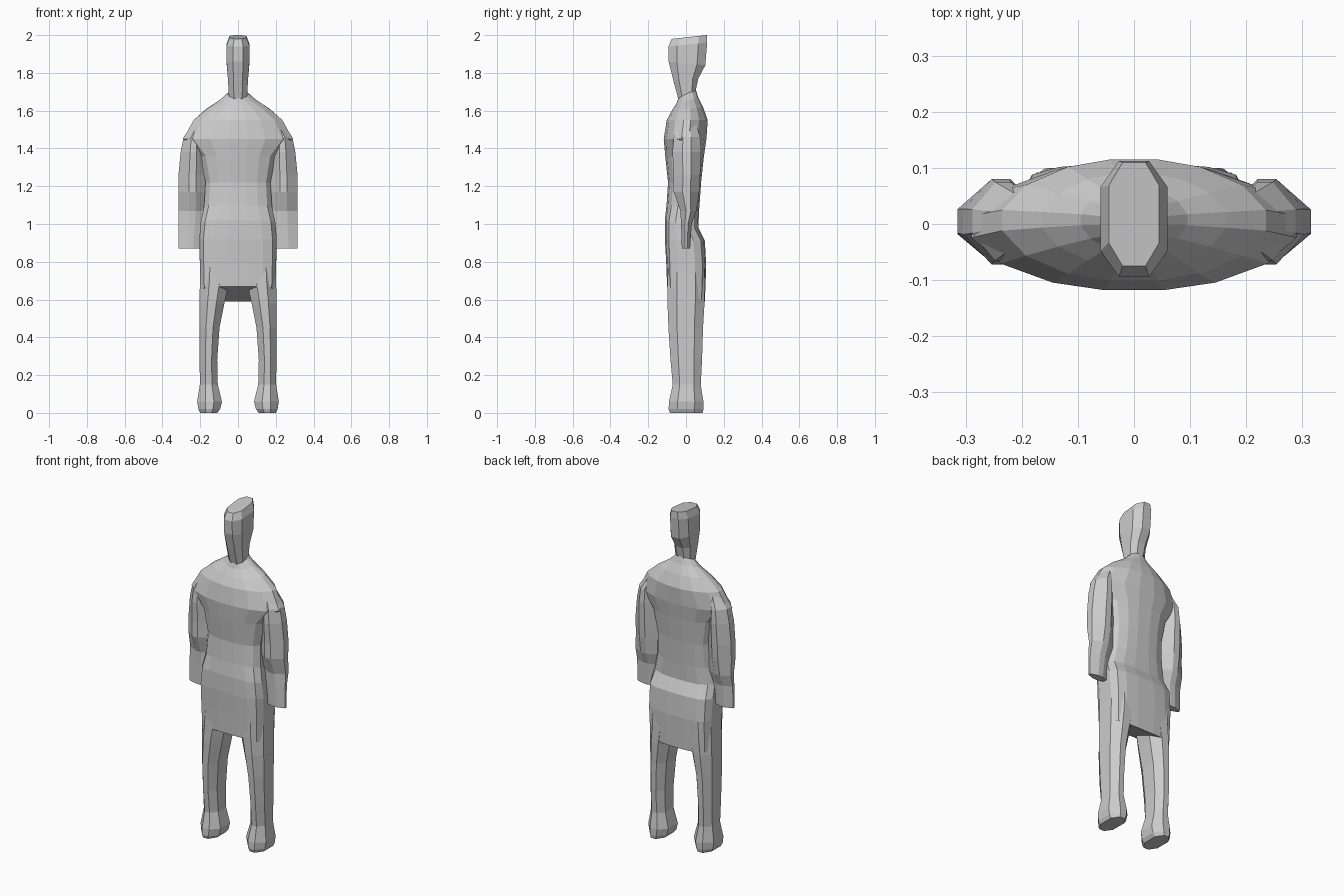
import bpy, bmesh

# Quarter outlines as fractions of half width / half depth, from front centre to side
ROUND = [(0.18, 1.0), (0.5, 0.88), (0.82, 0.58), (1.0, 0.17)]
BOXY = [(0.28, 1.0), (0.66, 0.95), (0.9, 0.82), (1.0, 0.45)]
LIMB = [(0.35, 1.0), (1.0, 0.5)]
ARM = [(0.25, 1.0), (1.0, 0.3)]
HEAD = [(0.45, 1.0), (1.0, 0.55)]


def blend(a, b, t):
    return [(p[0] + (q[0] - p[0]) * t, p[1] + (q[1] - p[1]) * t) for p, q in zip(a, b)]


def ring(q, x0, x1, yf, yb, zf, zb):
    """Closed outline mirrored from a quarter profile; z tilts from front to back."""
    right = [(u, -v) for u, v in q] + [(u, v) for u, v in reversed(q)]
    pts = right + [(-u, v) for u, v in reversed(right)]
    cx, hx, cy, hy = (x0 + x1) / 2, (x1 - x0) / 2, (yf + yb) / 2, (yb - yf) / 2
    return [(cx + u * hx, cy + v * hy, zf + (zb - zf) * (v + 1) / 2) for u, v in pts]


def loft(name, rings, mirror=False):
    bm = bmesh.new()
    rows = [[bm.verts.new(p) for p in r] for r in rings]
    n = len(rows[0])
    for a, b in zip(rows, rows[1:]):
        for i in range(n):
            j = (i + 1) % n
            bm.faces.new((a[i], a[j], b[j], b[i]))
    bm.faces.new(rows[0])
    bm.faces.new(rows[-1])
    bmesh.ops.recalc_face_normals(bm, faces=bm.faces)
    mesh = bpy.data.meshes.new(name)
    bm.to_mesh(mesh)
    bm.free()
    ob = bpy.data.objects.new(name, mesh)
    bpy.context.collection.objects.link(ob)
    if mirror:
        ob.modifiers.new("Mirror", 'MIRROR')
    return ob


# Torso and tunic: z front, z back, half width, y front, y back, boxiness
body = [
    (0.67, 0.59, 0.198, -0.100, 0.100, 1.0),
    (0.80, 0.78, 0.202, -0.105, 0.107, 1.0),
    (0.92, 0.91, 0.205, -0.112, 0.100, 0.9),
    (1.02, 0.98, 0.198, -0.112, 0.065, 0.7),
    (1.10, 1.08, 0.180, -0.103, 0.070, 0.5),
    (1.22, 1.22, 0.172, -0.095, 0.080, 0.5),
    (1.36, 1.36, 0.200, -0.110, 0.095, 0.4),
    (1.45, 1.45, 0.290, -0.118, 0.108, 0.0),
    (1.55, 1.55, 0.235, -0.102, 0.115, 0.0),
    (1.60, 1.62, 0.165, -0.075, 0.090, 0.0),
    (1.64, 1.67, 0.095, -0.050, 0.065, 0.0),
    (1.67, 1.71, 0.055, -0.040, 0.052, 0.0),
]
loft("torso", [ring(blend(ROUND, BOXY, k), -w, w, yf, yb, zf, zb)
               for zf, zb, w, yf, yb, k in body])

# Narrow head on a tapering neck: z front, z back, half width, y front, y back
head = [
    (1.66, 1.70, 0.048, -0.040, 0.050),
    (1.76, 1.77, 0.053, -0.067, 0.065),
    (1.86, 1.84, 0.060, -0.092, 0.102),
    (1.94, 1.96, 0.060, -0.094, 0.112),
    (1.98, 2.00, 0.045, -0.075, 0.110),
]
loft("head", [ring(HEAD, -w, w, yf, yb, zf, zb) for zf, zb, w, yf, yb in head])

# Sleeved arms: z, x inner, x outer, y front, y back
arm = [
    (0.87, 0.190, 0.315, -0.022, 0.022),
    (1.00, 0.175, 0.315, -0.026, 0.030),
    (1.07, 0.170, 0.315, -0.030, 0.055),
    (1.17, 0.165, 0.315, -0.065, 0.070),
    (1.26, 0.165, 0.315, -0.065, 0.075),
    (1.38, 0.170, 0.304, -0.072, 0.080),
    (1.46, 0.180, 0.288, -0.065, 0.075),
    (1.53, 0.170, 0.240, -0.040, 0.055),
]
loft("arm", [ring(ARM, a, b, yf, yb, z, z) for z, a, b, yf, yb in arm], mirror=True)

# Legs with blunt feet: z, x inner, x outer, y front, y back
leg = [
    (0.00, 0.110, 0.200, -0.085, 0.088),
    (0.02, 0.095, 0.210, -0.092, 0.092),
    (0.06, 0.085, 0.216, -0.090, 0.092),
    (0.15, 0.107, 0.202, -0.070, 0.078),
    (0.28, 0.110, 0.203, -0.082, 0.085),
    (0.45, 0.098, 0.204, -0.093, 0.090),
    (0.58, 0.072, 0.204, -0.098, 0.098),
    (0.68, 0.050, 0.202, -0.098, 0.100),
    (0.78, 0.040, 0.200, -0.095, 0.098),
]
loft("leg", [ring(LIMB, a, b, yf, yb, z, z) for z, a, b, yf, yb in leg], mirror=True)
